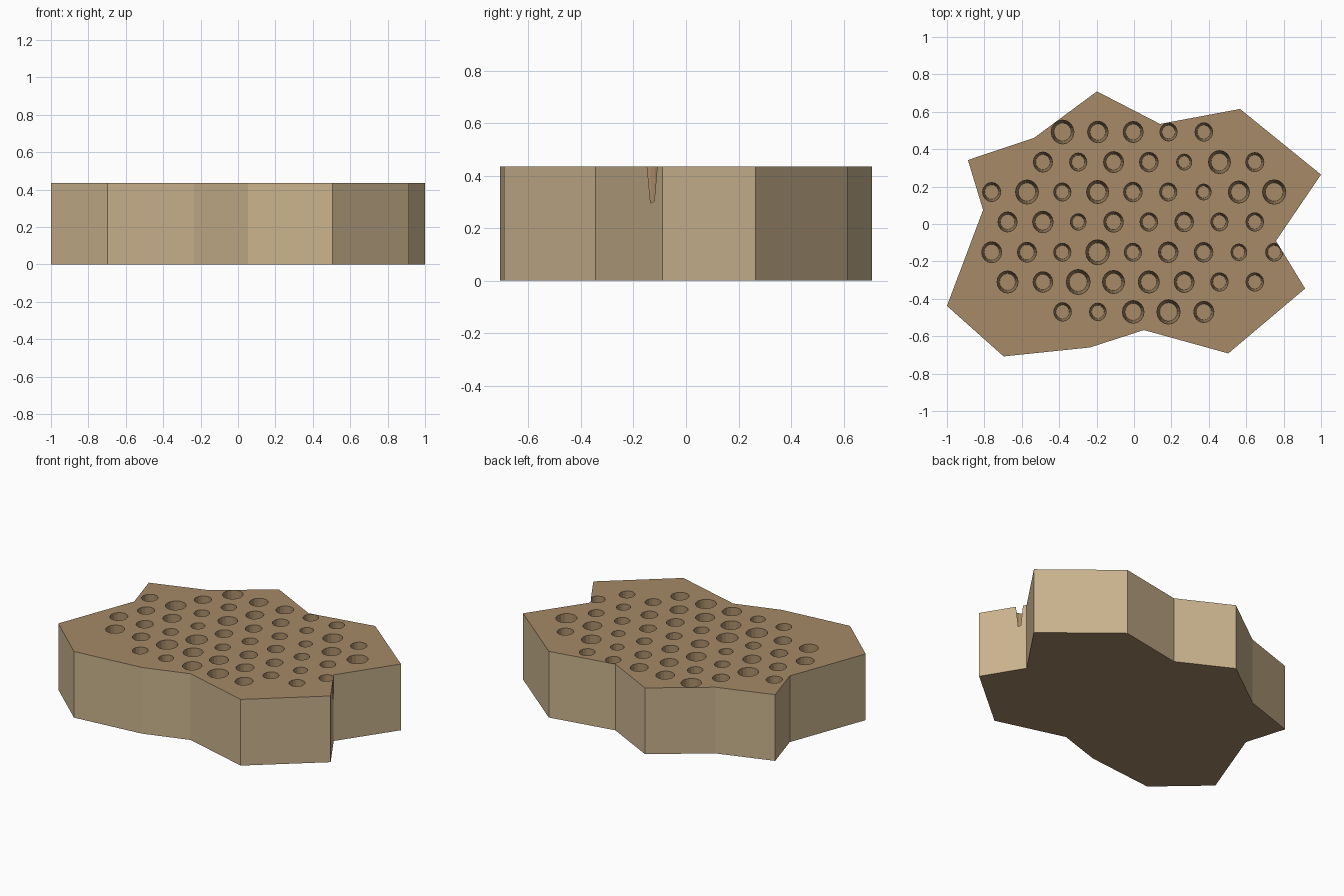
import bpy, bmesh, math
from mathutils import Matrix

if "Cube" in bpy.data.objects:
    bpy.data.objects.remove(bpy.data.objects["Cube"])

HEIGHT, FLOOR, TAPER, SIDES = 0.435, 0.155, 0.76, 16


def material(name, srgb):
    m = bpy.data.materials.new(name)
    m.diffuse_color = [(c / 255) ** 2.2 for c in srgb] + [1]
    m.use_nodes = True
    m.node_tree.nodes["Principled BSDF"].inputs["Base Color"].default_value = m.diffuse_color
    return m


sand = material("sand", (200, 177, 140))
brown = material("brown", (164, 136, 103))


def make_object(name, bm):
    bmesh.ops.recalc_face_normals(bm, faces=bm.faces)
    mesh = bpy.data.meshes.new(name)
    bm.to_mesh(mesh)
    bm.free()
    obj = bpy.data.objects.new(name, mesh)
    bpy.context.collection.objects.link(obj)
    mesh.materials.append(sand)
    mesh.materials.append(brown)
    return obj


# Slab: irregular star-like outline pulled straight up
outline = [(-0.888, 0.342), (-0.807, 0.075), (-1, -0.438), (-0.697, -0.708),
           (-0.235, -0.66), (0.053, -0.567), (0.504, -0.692), (0.915, -0.345),
           (0.759, -0.09), (1, 0.264), (0.567, 0.615), (0.139, 0.535),
           (-0.198, 0.709), (-0.535, 0.46)]
bm = bmesh.new()
base = bm.faces.new([bm.verts.new((x, y, 0)) for x, y in outline])
grown = bmesh.ops.extrude_face_region(bm, geom=[base], use_keep_orig=True)
top_verts = [v for v in grown["geom"] if isinstance(v, bmesh.types.BMVert)]
bmesh.ops.translate(bm, vec=(0, 0, HEIGHT), verts=top_verts)
slab = make_object("slab", bm)

# Holes: staggered rows of (y, first x, diameters in hundredths)
rows = [(0.492, -0.382, (12.4, 11.2, 10.9, 9.4, 9.6)),
        (0.331, -0.487, (10.4, 9.4, 10.9, 10.2, 8.3, 12, 9.9)),
        (0.171, -0.761, (9.9, 12.5, 9.4, 12, 10.2, 9.4, 8.3, 11.5, 12.7)),
        (0.011, -0.676, (10.4, 11.2, 8.6, 10.7, 9.6, 10.2, 9.4, 9.6)),
        (-0.151, -0.761, (10.9, 10.4, 9.4, 13, 9.4, 10.7, 10.2, 8.6, 9.3)),
        (-0.31, -0.676, (11.5, 10.7, 13, 12, 11.5, 10.9, 9.6, 9.6)),
        (-0.47, -0.382, (9.6, 9.1, 11.8, 12.7, 11))]
EXTRA = 0.03  # cutter overshoot above the top
depth = HEIGHT - FLOOR
bm = bmesh.new()
for y, x0, sizes in rows:
    for i, size in enumerate(sizes):
        r = size / 200
        # last column of the widest rows sits slightly nearer
        x = x0 + i * 0.1888
        slope = r * (1 - TAPER) / depth
        place = Matrix.Translation((x, y, FLOOR + (depth + EXTRA) / 2))
        bmesh.ops.create_cone(bm, cap_ends=True, segments=SIDES,
                              radius1=r * TAPER, radius2=r + slope * EXTRA,
                              depth=depth + EXTRA,
                              matrix=place @ Matrix.Diagonal((0.98, 1.03, 1, 1)))
cutter = make_object("hole_cutter", bm)
cutter.hide_render = True

# Cut the holes and keep the finished mesh
cut = slab.modifiers.new("holes", "BOOLEAN")
cut.operation, cut.solver, cut.object = "DIFFERENCE", "EXACT", cutter
bpy.context.view_layer.objects.active = slab
slab.select_set(True)
bpy.ops.object.modifier_apply(modifier=cut.name)
bpy.data.objects.remove(cutter)

# Upright outer walls are sand, everything else brown
for face in slab.data.polygons:
    face.material_index = 0 if abs(face.normal.z) < 0.01 else 1
    face.use_smooth = False
